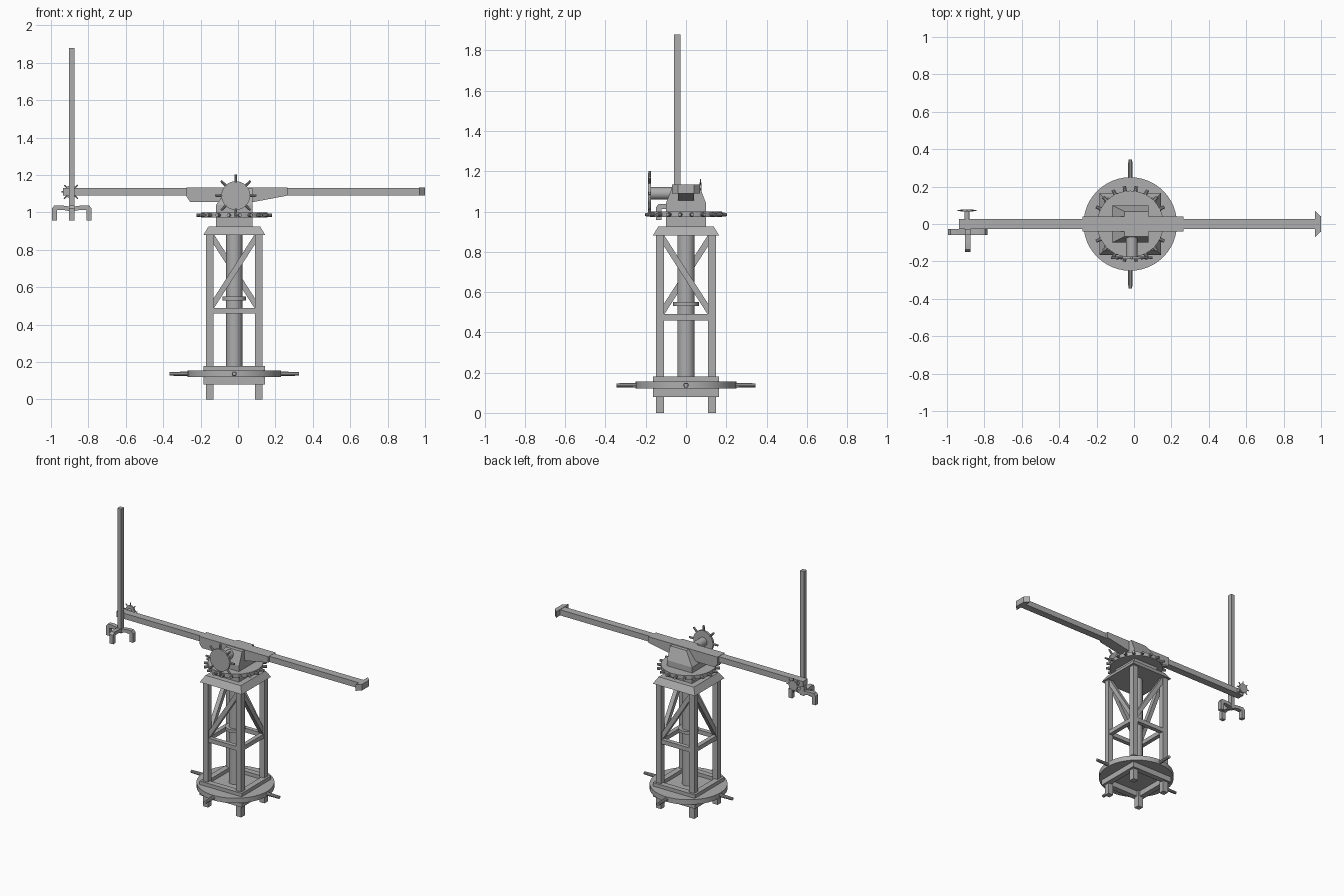
import bpy, math
from mathutils import Vector

cube = bpy.data.objects.get("Cube")
if cube:
    bpy.data.objects.remove(cube, do_unlink=True)

grey = bpy.data.materials.new("painted_grey")
grey.use_nodes = True
colour = (0.42, 0.42, 0.42, 1)
grey.diffuse_color = colour
grey.node_tree.nodes["Principled BSDF"].inputs["Base Color"].default_value = colour

CX = -0.02  # tower axis


def make(name, verts, faces):
    mesh = bpy.data.meshes.new(name)
    mesh.from_pydata(verts, [], faces)
    mesh.materials.append(grey)
    obj = bpy.data.objects.new(name, mesh)
    bpy.context.collection.objects.link(obj)
    return obj


def loft(name, low, high):
    """Solid between two matching outlines."""
    n = len(low)
    faces = [(i, (i + 1) % n, n + (i + 1) % n, n + i) for i in range(n)]
    faces += [tuple(reversed(range(n))), tuple(range(n, 2 * n))]
    return make(name, list(low) + list(high), faces)


def rect(x0, x1, y0, y1, z):
    return [(x0, y0, z), (x1, y0, z), (x1, y1, z), (x0, y1, z)]


def box(name, x0, x1, y0, y1, z0, z1):
    return loft(name, rect(x0, x1, y0, y1, z0), rect(x0, x1, y0, y1, z1))


def beam(name, a, b, w, h):
    """Square bar between two points, width w sideways."""
    a, b = Vector(a), Vector(b)
    d = (b - a).normalized()
    side = d.cross(Vector((0, 0, 1))).normalized() * w / 2
    up = side.cross(d).normalized() * h / 2
    ring = [-side - up, side - up, side + up, -side + up]
    return loft(name, [a + r for r in reversed(ring)], [b + r for r in reversed(ring)])


def rod(name, a, b, r, r2=None, n=32):
    """Round bar between two points, optionally tapered."""
    a, b = Vector(a), Vector(b)
    q = (b - a).to_track_quat('Z', 'Y')
    ring = [Vector((math.cos(2 * math.pi * i / n), math.sin(2 * math.pi * i / n), 0))
            for i in range(n)]
    r2 = r if r2 is None else r2
    obj = loft(name, [a + q @ (v * r) for v in ring], [b + q @ (v * r2) for v in ring])
    bpy.ops.object.select_all(action='DESELECT')
    obj.select_set(True)
    bpy.context.view_layer.objects.active = obj
    bpy.ops.object.shade_smooth_by_angle(angle=math.radians(35))
    return obj


def spokes(name, centre, u, v, count, start, r0, r1, thick):
    """Ring of radial pins in the plane of u and v."""
    c, u, v = Vector(centre), Vector(u), Vector(v)
    for i in range(count):
        t = start + 2 * math.pi * i / count
        d = u * math.cos(t) + v * math.sin(t)
        rod(f"{name}_{i + 1}", c + d * r0, c + d * r1, thick, thick * 0.8, 10)


# Base disc with four handles
rod("base_disc", (CX, 0, 0.12), (CX, 0, 0.155), 0.25, n=48)
spokes("base_handle", (CX, 0, 0.137), (1, 0, 0), (0, 1, 0), 4, 0, 0.23, 0.345, 0.013)

# Square base frame, posts, middle rails and diagonal braces
corners = [(1, -1), (1, 1), (-1, 1), (-1, -1)]
for i, (sx, sy) in enumerate(corners):
    tx, ty = corners[(i + 1) % 4]
    P = lambda x, y, k, z: (CX + x * k, y * k, z)
    box(f"post_{i + 1}", CX + sx * 0.13 - 0.02, CX + sx * 0.13 + 0.02,
        sy * 0.13 - 0.02, sy * 0.13 + 0.02, 0, 0.89)
    if sx == tx:
        x = CX + sx * 0.145
        box(f"base_frame_{i + 1}", x - 0.02, x + 0.02, -0.165, 0.165, 0.08, 0.18)
    else:
        y = sy * 0.145
        box(f"base_frame_{i + 1}", CX - 0.165, CX + 0.165, y - 0.02, y + 0.02, 0.08, 0.18)
    beam(f"middle_rail_{i + 1}", P(sx, sy, 0.13, 0.475), P(tx, ty, 0.13, 0.475), 0.03, 0.03)
    z0, z1 = (0.88, 0.49) if i % 2 == 0 else (0.49, 0.88)
    beam(f"diagonal_brace_{i + 1}", P(sx, sy, 0.125, z0), P(tx, ty, 0.125, z1), 0.03, 0.03)

# Central column with collar, tower cap and neck
rod("column", (CX, 0, 0.15), (CX, 0, 0.89), 0.043)
rod("column_collar", (CX, 0, 0.53), (CX, 0, 0.55), 0.064)
loft("tower_cap", rect(CX - 0.165, CX + 0.165, -0.165, 0.165, 0.88),
     rect(CX - 0.138, CX + 0.138, -0.138, 0.138, 0.925))
box("neck", CX - 0.098, CX + 0.098, -0.1, 0.1, 0.92, 0.98)

# Toothed turntable
rod("turntable", (CX, 0, 0.972), (CX, 0, 1.0), 0.178, n=40)
spokes("turntable_tooth", (CX, 0, 0.985), (1, 0, 0), (0, 1, 0), 20, math.pi / 20,
       0.16, 0.204, 0.011)

# Turret housing, sloped at its sides and at the right
box("turret_base", CX - 0.098, CX + 0.098, -0.1, 0.1, 0.995, 1.04)
loft("turret_top", rect(CX - 0.098, CX + 0.098, -0.1, 0.1, 1.04),
     rect(-0.05, CX + 0.098, -0.066, 0.066, 1.128))

# Drive wheel on the front
rod("drive_axle", (-0.012, -0.06, 1.09), (-0.012, -0.18, 1.09), 0.031)
rod("drive_wheel", (-0.012, -0.174, 1.09), (-0.012, -0.188, 1.09), 0.077)
spokes("drive_tooth", (-0.012, -0.181, 1.09), (1, 0, 0), (0, 0, 1), 8, 0, 0.07, 0.112, 0.008)

# Long arm with thick middle and end plate
box("arm", -0.935, 0.98, -0.026, 0.026, 1.09, 1.13)
profile = [(-0.275, 1.132), (-0.275, 1.085), (-0.255, 1.055),
           (0.08, 1.055), (0.265, 1.09), (0.265, 1.132)]
loft("arm_middle", [(x, 0.04, z) for x, z in profile], [(x, -0.04, z) for x, z in profile])
plan = [(0.968, -0.07), (1.0, -0.04), (1.0, 0.04), (0.968, 0.07)]
loft("arm_end_plate", [(x, y, 1.09) for x, y in plan], [(x, y, 1.133) for x, y in plan])

# Vertical mast and its small drive wheel
MX, MY = -0.889, -0.043
box("mast", MX - 0.015, MX + 0.015, MY - 0.016, MY + 0.016, 1.0, 1.88)
rod("mast_axle", (MX - 0.004, -0.03, 1.11), (MX - 0.004, 0.075, 1.11), 0.014)
rod("mast_wheel", (MX - 0.004, 0.066, 1.11), (MX - 0.004, 0.078, 1.11), 0.034)
spokes("mast_tooth", (MX - 0.004, 0.072, 1.11), (1, 0, 0), (0, 0, 1), 8, 0, 0.03, 0.052, 0.004)

# Three hooked claws below the mast
for name, dx, dy in (("right_claw", -1, 0), ("left_claw", 1, 0), ("front_claw", 0, -1)):
    path = [(0, 1.005), (0, 1.03), (0.06, 1.038), (0.093, 1.038), (0.106, 1.02),
            (0.106, 0.957), (0.078, 0.957), (0.078, 1.012), (0.05, 1.014)]
    w = 0.015
    sides = [[(MX + dx * r + s * dy * w, MY + dy * r - s * dx * w, z) for r, z in path]
             for s in (-1, 1)]
    loft(name, sides[0], sides[1])
